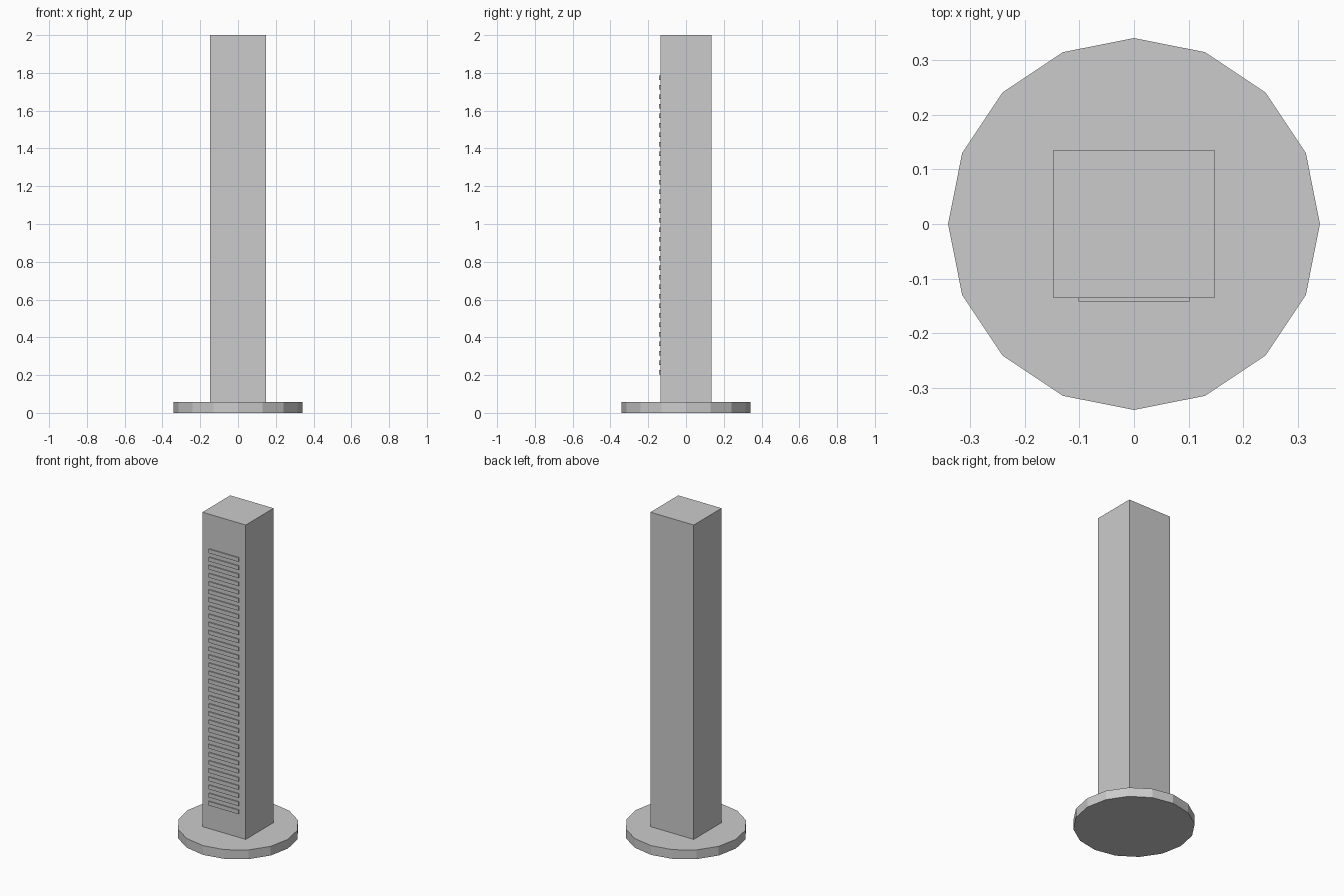
import bpy
import math

if "Cube" in bpy.data.objects:
    bpy.data.objects.remove(bpy.data.objects["Cube"])

grey = bpy.data.materials.new("light_grey")
grey.diffuse_color = (0.6, 0.6, 0.6, 1)
grey.use_nodes = True
grey.node_tree.nodes["Principled BSDF"].inputs["Base Color"].default_value = grey.diffuse_color


def finish(obj, name):
    obj.name = name
    obj.data.name = name
    obj.data.materials.append(grey)
    return obj


def box(name, x, y, z):
    """Box from (min, max) ranges on each axis."""
    bpy.ops.mesh.primitive_cube_add(size=1, location=[(a + b) / 2 for a, b in (x, y, z)])
    obj = bpy.context.object
    obj.scale = [b - a for a, b in (x, y, z)]
    bpy.ops.object.transform_apply(location=False, rotation=False, scale=True)
    return finish(obj, name)


# Sixteen-sided foot, with corners on the x and y axes
BASE_H = 0.057
bpy.ops.mesh.primitive_cylinder_add(vertices=16, radius=0.341, depth=BASE_H,
                                    location=(0, 0, BASE_H / 2))
finish(bpy.context.object, "round_base")

# Tall square tower body
HALF_Y = 0.136
box("tower_body", (-0.148, 0.148), (-HALF_Y, HALF_Y), (BASE_H, 2.0))

# Front grille: one thin slat repeated up the tower
slat = box("grille_slats", (-0.102, 0.102), (-0.1425, -HALF_Y), (0.203, 0.228))
array = slat.modifiers.new("repeat_up", 'ARRAY')
array.count = 32
array.use_relative_offset = False
array.use_constant_offset = True
array.constant_offset_displace = (0, 0, 0.0503)
